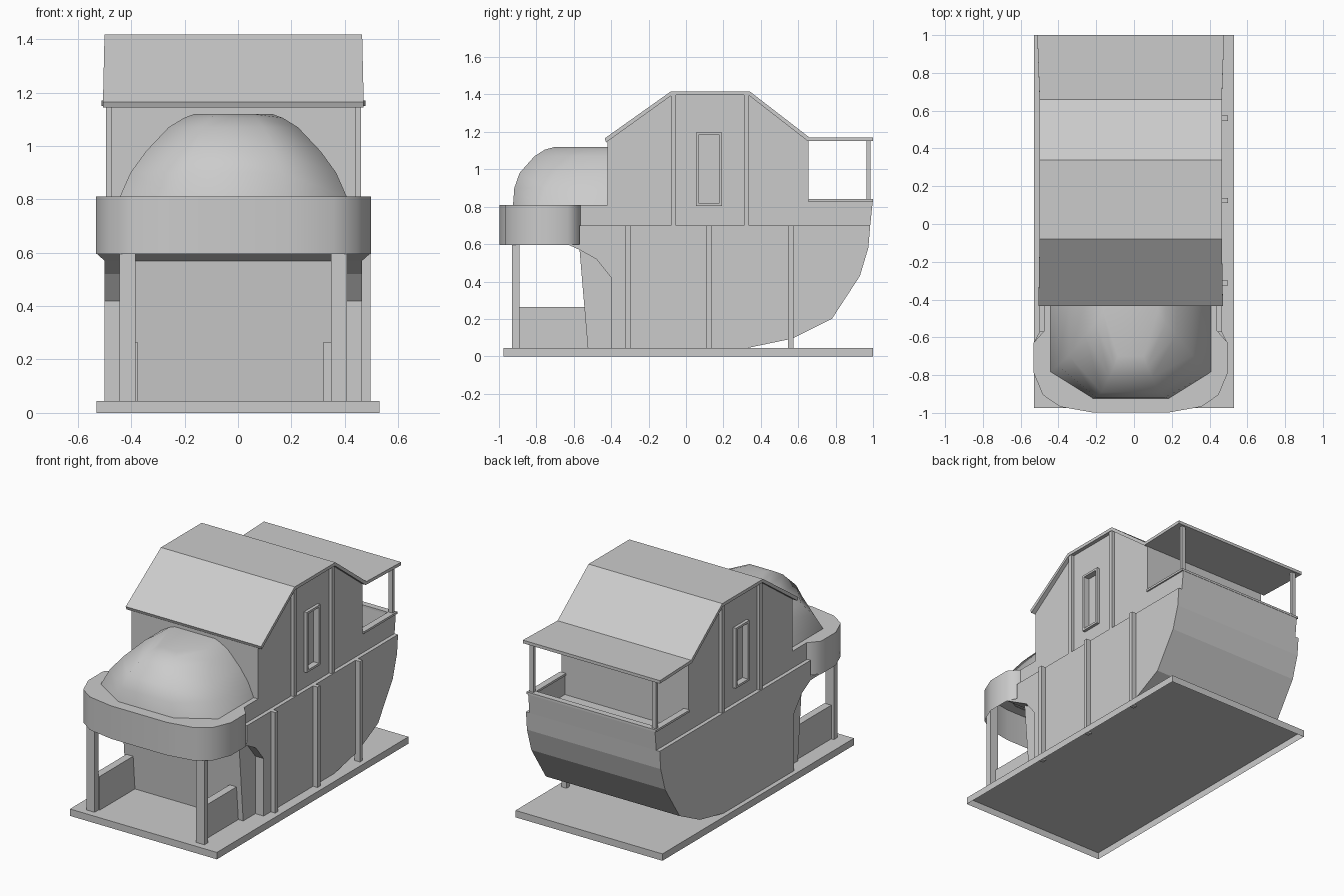
import bpy, bmesh, math
from mathutils import Vector

cube = bpy.data.objects.get("Cube")
if cube:
    bpy.data.objects.remove(cube, do_unlink=True)

grey = bpy.data.materials.new("light_grey")
grey.use_nodes = True
tone = (0.6, 0.6, 0.6, 1)
grey.diffuse_color = tone
grey.node_tree.nodes["Principled BSDF"].inputs["Base Color"].default_value = tone

MID = -0.0175    # centre line of the house
HULL = 0.4825    # half width of the lower hull
CABIN = 0.4575   # half width of the cabin
DECK = 0.7
BASE = 0.045


def finish(name, bm):
    bmesh.ops.recalc_face_normals(bm, faces=bm.faces)
    mesh = bpy.data.meshes.new(name)
    bm.to_mesh(mesh)
    bm.free()
    mesh.materials.append(grey)
    obj = bpy.data.objects.new(name, mesh)
    bpy.context.collection.objects.link(obj)
    return obj


def prism(name, points, direction, open_start=False):
    """Extrude a closed 3D outline along a direction, optionally without its first cap."""
    bm = bmesh.new()
    face = bm.faces.new([bm.verts.new(p) for p in points])
    new = bmesh.ops.extrude_face_region(bm, geom=[face])["geom"]
    bmesh.ops.translate(bm, vec=Vector(direction),
                        verts=[v for v in new if isinstance(v, bmesh.types.BMVert)])
    bmesh.ops.recalc_face_normals(bm, faces=bm.faces)
    if open_start:
        axis = Vector(direction).normalized()
        caps = [f for f in bm.faces if f.normal.dot(axis) < -0.9]
        bmesh.ops.delete(bm, geom=caps, context="FACES_ONLY")
    return finish(name, bm)


def side_profile(name, points, half):
    return prism(name, [(MID - half, y, z) for y, z in points], (2 * half, 0, 0))


def box(name, x, y, z, open_bottom=False):
    return prism(name, [(x[0], y[0], z[0]), (x[1], y[0], z[0]),
                        (x[1], y[1], z[0]), (x[0], y[1], z[0])],
                 (0, 0, z[1] - z[0]), open_bottom)


def pair(name, inner, outer, y, z):
    """The same box on both sides of the centre line."""
    for side, s in (("left", 1), ("right", -1)):
        box(f"{side}_{name}", sorted((MID + s * inner, MID + s * outer)), y, z)


def smooth(obj, degrees):
    bpy.context.view_layer.objects.active = obj
    obj.select_set(True)
    bpy.ops.object.shade_smooth_by_angle(angle=math.radians(degrees))
    obj.select_set(False)


def widen(obj, rule, factor):
    """Spread the points chosen by a rule away from the centre line."""
    for v in obj.data.vertices:
        if rule(v.co):
            v.co.x = MID + (v.co.x - MID) * factor


# Ground slab, open underneath
box("base_slab", (-0.53, 0.53), (-0.975, 1.0), (0, BASE), True)

# Hull with arched front brackets, flared to meet the balcony, and curved stern
hull = side_profile("hull", [(-0.632, 0.598), (-0.57, 0.57), (-0.48, 0.52), (-0.4, 0.42),
                             (-0.4, BASE), (0.33, BASE), (0.57, 0.095), (0.78, 0.2),
                             (0.93, 0.43), (0.975, 0.58), (0.985, DECK), (-0.57, DECK),
                             (-0.57, 0.598)], HULL)
widen(hull, lambda p: p.y < -0.6, 1.065)
side_profile("porch_back_wall", [(-0.57, 0.58), (-0.525, BASE), (-0.39, BASE),
                                 (-0.39, 0.58)], 0.4225)
for i, y in enumerate((-0.312, 0.124, 0.56)):
    box(f"hull_post_{i + 1}", (0.46, 0.497), (y - 0.014, y + 0.014), (0.035, DECK))

# Porch posts and low side walls
pair("porch_post", 0.366, 0.426, (-0.93, -0.89), (BASE, 0.8))
box("right_porch_wall", (-0.425, -0.376), (-0.89, -0.52), (BASE, 0.265))
box("left_porch_wall", (0.32, 0.37), (-0.89, -0.52), (BASE, 0.265))

# Rounded front balcony, open underneath
half = [(0.4575, -0.565), (0.515, -0.63), (0.515, -0.785), (0.465, -0.905),
        (0.375, -0.967), (0.2, -0.998)]
rim = half + [(-x, y) for x, y in reversed(half)]
smooth(prism("front_balcony", [(MID + x, y, 0.595) for x, y in rim],
             (0, 0, 0.215), True), 60)

# Smooth dome leaning against the cabin: levels of (height, half width, front)
bm = bmesh.new()
rings = []
for z, w, f in [(0.805, 0.427, -0.925), (0.9, 0.385, -0.918), (0.98, 0.327, -0.89),
                (1.07, 0.242, -0.81), (1.105, 0.185, -0.755), (1.12, 0.145, -0.7)]:
    corner = f + 0.14 + 0.3 * (z - 0.8)
    side = [(w, -0.41), (w, corner), (0.47 * w, f)]
    outline = side + [(-x, y) for x, y in reversed(side)]
    rings.append([bm.verts.new((MID + x, y, z)) for x, y in outline])
for low, high in zip(rings, rings[1:]):
    n = len(low)
    for i in range(n):
        j = (i + 1) % n
        bm.faces.new((low[i], low[j], high[j], high[i]))
bm.faces.new(rings[-1])
smooth(finish("dome", bm), 60)

# Cabin with gambrel outline and low front shoulder
cabin = side_profile("cabin", [(-0.57, DECK), (-0.57, 0.81), (-0.42, 0.81), (-0.42, 1.15),
                               (-0.08, 1.4), (0.335, 1.4), (0.655, 1.155),
                               (0.655, DECK)], CABIN)
pair("cabin_front_post", CABIN - 0.01, 0.4775, (-0.08, -0.053), (DECK, 1.4))
pair("cabin_rear_post", CABIN - 0.01, 0.4775, (0.31, 0.337), (DECK, 1.4))

# Recessed windows with thin raised frames
wy, wz, t = (0.053, 0.192), (0.805, 1.198), 0.014
for s in (1, -1):
    cutter = box("window_cutter", sorted((MID + s * (CABIN - 0.02), MID + s * (CABIN + 0.1))),
                 (wy[0] + t, wy[1] - t), (wz[0] + t, wz[1] - t))
    cutter.hide_render = True
    cutter.hide_viewport = True
    cut = cabin.modifiers.new("window_recess", "BOOLEAN")
    cut.object = cutter
    cut.solver = "EXACT"
for y in ((wy[0], wy[0] + t), (wy[1] - t, wy[1])):
    pair("window_jamb", CABIN - 0.005, CABIN + 0.02, y, wz)
for z in ((wz[0], wz[0] + t), (wz[1] - t, wz[1])):
    pair("window_rail", CABIN - 0.005, CABIN + 0.02, (wy[0] + t, wy[1] - t), z)

# Roof: one folded sheet reaching over the stern balcony, slightly flared at its ends
line = [(-0.435, 1.165), (-0.08, 1.417), (0.34, 1.417), (0.66, 1.17), (1.0, 1.17)]
under = [(1.0, 1.15), (0.652, 1.15), (0.335, 1.396), (-0.076, 1.396), (-0.427, 1.144)]
roof = side_profile("roof", line + under, HULL)
widen(roof, lambda p: p.y > 0.9, 1.025)
widen(roof, lambda p: p.y < -0.4, 1.012)

# Stern balcony parapet, cap rails and roof posts
for side, s in (("left", 1), ("right", -1)):
    prism(f"{side}_stern_parapet",
          [(MID + s * CABIN, y, z) for y, z in ((0.65, DECK), (0.985, DECK),
                                                (0.998, 0.826), (0.65, 0.826))],
          (-s * 0.025, 0, 0))
pair("stern_side_rail", CABIN - 0.032, CABIN + 0.01, (0.655, 0.96), (0.826, 0.84))
side_profile("stern_wall", [(0.955, DECK), (0.985, DECK), (0.998, 0.826), (0.965, 0.826)],
             CABIN - 0.02)
box("stern_rail", (MID - CABIN - 0.01, MID + CABIN + 0.01), (0.96, 1.0), (0.826, 0.84))
pair("stern_roof_post", 0.428, 0.457, (0.966, 0.986), (0.835, 1.155))
